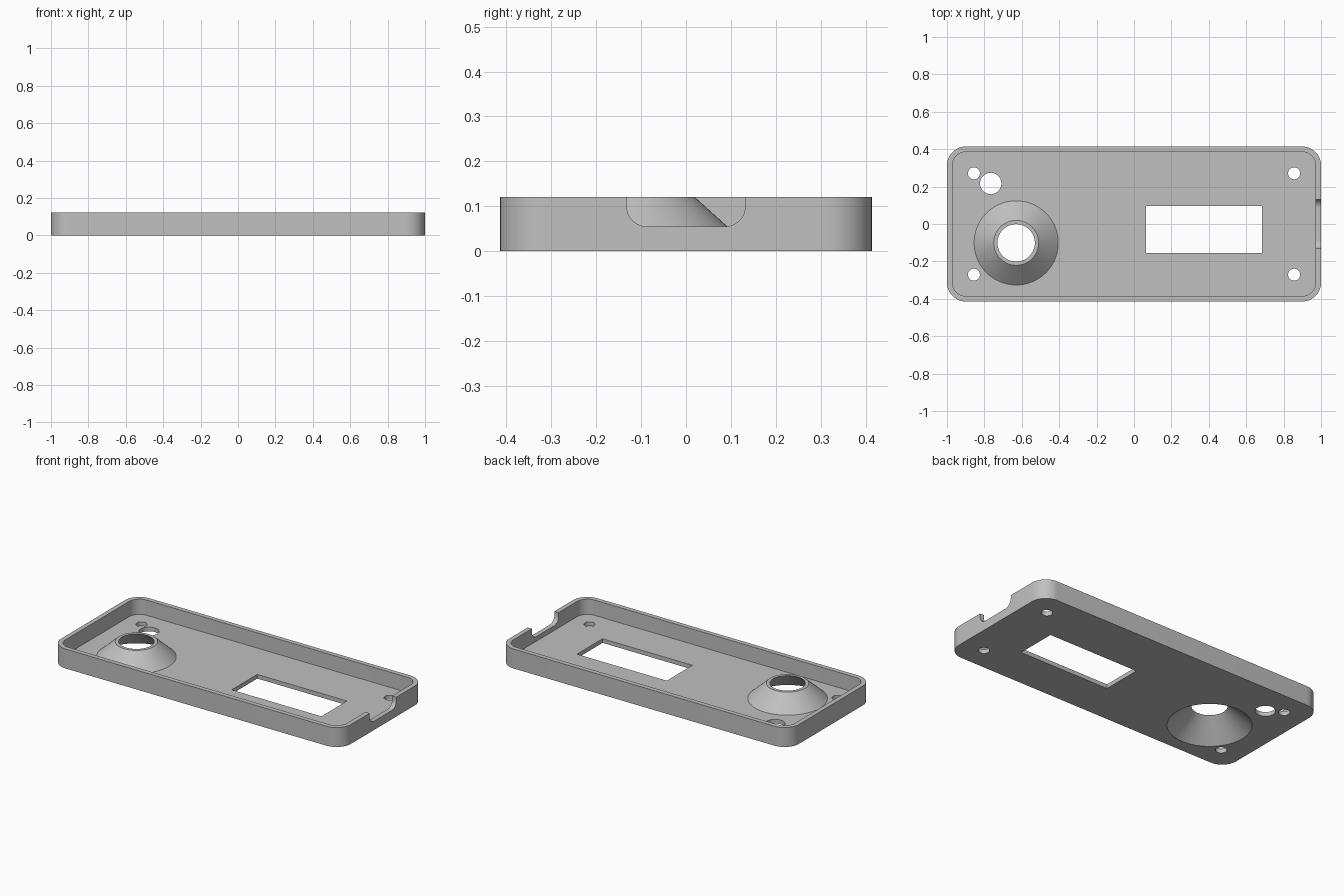
import bpy
import bmesh
from math import cos, sin, pi, radians

if "Cube" in bpy.data.objects:
    bpy.data.objects.remove(bpy.data.objects["Cube"], do_unlink=True)

HEIGHT, FLOOR, WALL = 0.121, 0.026, 0.029
HALF_X, HALF_Y, CORNER = 1.0, 0.414, 0.1
OVER = 0.02  # extra reach of cutters past a surface

grey = bpy.data.materials.new("plastic_grey")
grey.use_nodes = True
grey.diffuse_color = (0.53, 0.53, 0.53, 1)
grey.node_tree.nodes["Principled BSDF"].inputs["Base Color"].default_value = grey.diffuse_color


def rounded_rect(hx, hy, r, steps=12):
    """Outline of a rounded rectangle, counter-clockwise."""
    points = []
    for k, (sx, sy) in enumerate([(1, 1), (-1, 1), (-1, -1), (1, -1)]):
        for i in range(steps + 1):
            a = (k + i / steps) * pi / 2
            points.append((sx * (hx - r) + r * cos(a), sy * (hy - r) + r * sin(a)))
    return points


def circle(x, y, r, sides=64):
    return [(x + r * cos(2 * pi * i / sides), y + r * sin(2 * pi * i / sides))
            for i in range(sides)]


def loft(name, lower, upper):
    """Solid between two matching loops of 3D points."""
    bm = bmesh.new()
    a = [bm.verts.new(p) for p in lower]
    b = [bm.verts.new(p) for p in upper]
    bm.faces.new(a)
    bm.faces.new(b)
    for i in range(len(a)):
        j = (i + 1) % len(a)
        bm.faces.new((a[i], a[j], b[j], b[i]))
    bmesh.ops.recalc_face_normals(bm, faces=bm.faces[:])
    mesh = bpy.data.meshes.new(name)
    bm.to_mesh(mesh)
    bm.free()
    mesh.materials.append(grey)
    obj = bpy.data.objects.new(name, mesh)
    bpy.context.collection.objects.link(obj)
    return obj


def prism(name, outline, z0, z1):
    return loft(name, [(x, y, z0) for x, y in outline], [(x, y, z1) for x, y in outline])


def combine(target, tool, operation):
    """Apply a boolean and discard the tool."""
    mod = target.modifiers.new("combine", 'BOOLEAN')
    mod.operation, mod.solver, mod.object = operation, 'EXACT', tool
    graph = bpy.context.evaluated_depsgraph_get()
    mesh = bpy.data.meshes.new_from_object(target.evaluated_get(graph))
    target.modifiers.clear()
    target.data = mesh
    bpy.data.objects.remove(tool, do_unlink=True)


# Open tray with rounded corners
tray = prism("cover_tray", rounded_rect(HALF_X, HALF_Y, CORNER), 0, HEIGHT)
cavity = prism("cavity", rounded_rect(HALF_X - WALL, HALF_Y - WALL, CORNER - WALL),
               FLOOR, HEIGHT + OVER)
combine(tray, cavity, 'DIFFERENCE')

# Hollow conical collar rising from the floor
CX, CY = -0.63, -0.101


def frustum(name, r_low, r_high, z_low, z_high, z0, z1):
    slope = (r_high - r_low) / (z_high - z_low)
    loops = [[(x, y, z) for x, y in circle(CX, CY, r_low + slope * (z - z_low), 96)]
             for z in (z0, z1)]
    return loft(name, *loops)


combine(tray, frustum("collar", 0.225, 0.12, FLOOR, HEIGHT, FLOOR / 2, HEIGHT), 'UNION')
combine(tray, frustum("collar_bore", 0.235, 0.1, 0, HEIGHT, -OVER, HEIGHT + OVER), 'DIFFERENCE')

# Screw holes at the four corners, and one larger hole
holes = [(sx * 0.856, sy * 0.271, 0.032) for sx in (-1, 1) for sy in (-1, 1)]
holes.append((-0.766, 0.217, 0.057))
for x, y, r in holes:
    combine(tray, prism("hole", circle(x, y, r, 48), -OVER, FLOOR + OVER), 'DIFFERENCE')

# Rectangular display window
window = [(0.065, -0.155), (0.684, -0.155), (0.684, 0.097), (0.065, 0.097)]
combine(tray, prism("window", window, -OVER, FLOOR + OVER), 'DIFFERENCE')

# Round-bottomed cable notch in the end wall
NOTCH_Z, NOTCH_H = 0.055, 0.1
profile = rounded_rect(0.132, NOTCH_H, 0.045)
ends = [[(x, y, NOTCH_Z + NOTCH_H + z) for y, z in profile]
        for x in (HALF_X - WALL - OVER, HALF_X + OVER)]
combine(tray, loft("notch", *ends), 'DIFFERENCE')

# Smooth the round walls, keep edges crisp
bpy.ops.object.select_all(action='DESELECT')
tray.select_set(True)
bpy.context.view_layer.objects.active = tray
bpy.ops.object.shade_smooth_by_angle(angle=radians(30))
